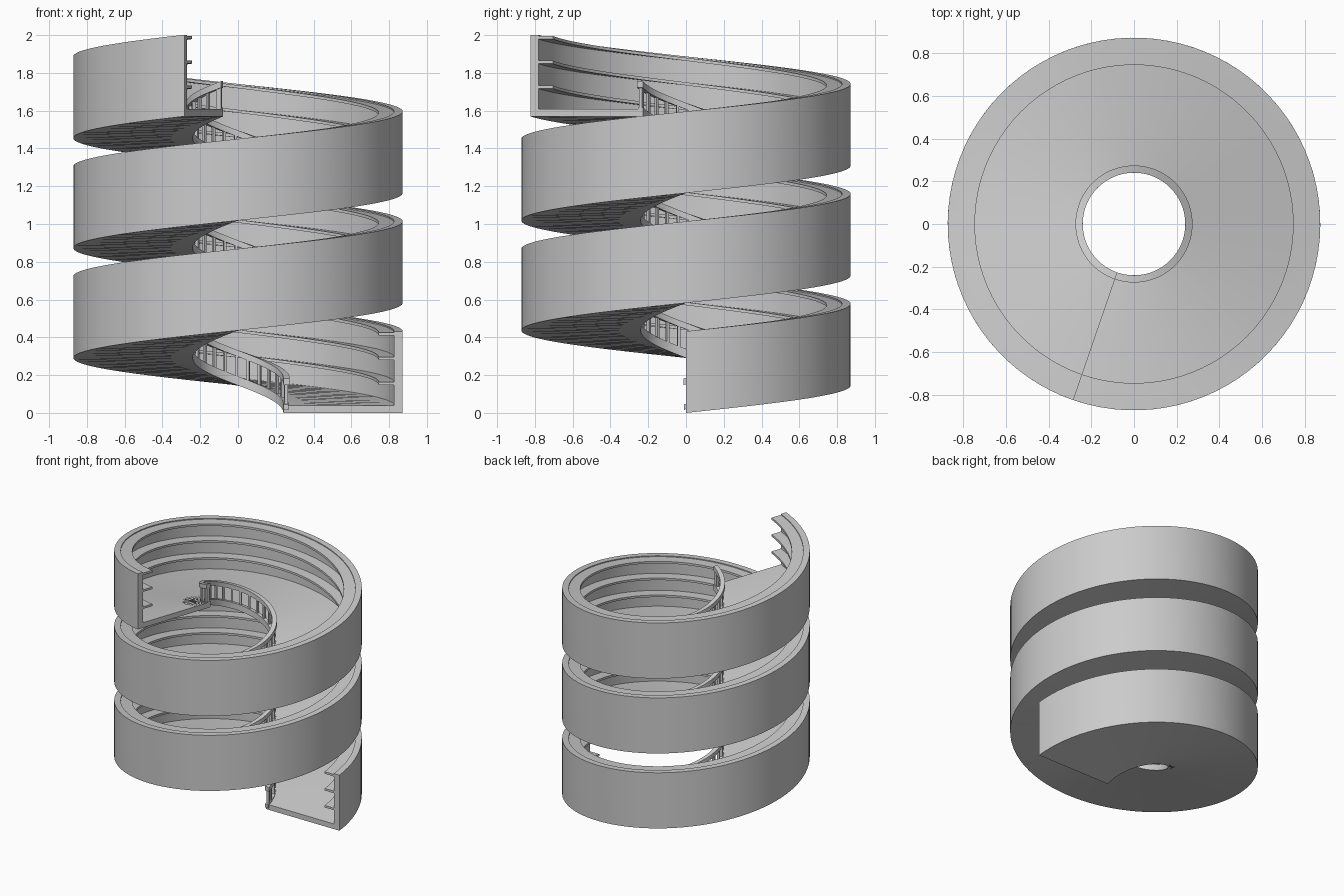
import bpy, bmesh
from math import sin, cos, radians
from mathutils import Matrix

if "Cube" in bpy.data.objects:
    bpy.data.objects.remove(bpy.data.objects["Cube"])

PITCH = 0.582      # rise per turn
END = 971.0        # total sweep in degrees
R_OUT = 0.872


def height(a):
    return PITCH * a / 360


def finish(name, bm, smooth=True):
    bmesh.ops.recalc_face_normals(bm, faces=bm.faces)
    me = bpy.data.meshes.new(name)
    bm.to_mesh(me)
    bm.free()
    ob = bpy.data.objects.new(name, me)
    bpy.context.collection.objects.link(ob)
    if smooth:
        bpy.context.view_layer.objects.active = ob
        ob.select_set(True)
        bpy.ops.object.shade_smooth_by_angle(angle=radians(30))
        ob.select_set(False)
    return ob


def helix(name, profile, a0=0.0, a1=END, step=4.0):
    """Sweep a closed (radius, z) profile up the spiral."""
    bm = bmesh.new()
    n = round((a1 - a0) / step)
    rings = []
    for i in range(n + 1):
        a = a0 + (a1 - a0) * i / n
        t = radians(a)
        rings.append([bm.verts.new((r * cos(t), r * sin(t), max(0, z + height(a))))
                      for r, z in profile])
    k = len(profile)
    for p, q in zip(rings, rings[1:]):
        for j in range(k):
            m = (j + 1) % k
            bm.faces.new((p[j], p[m], q[m], q[j]))
    bm.faces.new(rings[0])
    bm.faces.new(rings[-1][::-1])
    return finish(name, bm)


def rect(r0, r1, z0, z1):
    return [(r0, z0), (r1, z0), (r1, z1), (r0, z1)]


# ramp floor and outer wall as one L-shaped section
helix("ramp_and_wall", [(0.24, 0), (R_OUT, 0), (R_OUT, 0.432), (0.826, 0.432),
                        (0.826, 0.04), (0.24, 0.04)])

# three ledges on the inside of the wall
for name, z in (("lower_ledge", 0.163), ("middle_ledge", 0.295), ("upper_ledge", 0.425)):
    helix(name, rect(0.745, 0.83, z - 0.016, z))

# inner handrail and its bottom rail
helix("handrail", rect(0.24, 0.274, 0.152, 0.186), -2.5, END)
helix("bottom_rail", rect(0.24, 0.268, 0.02, 0.048), -2.5, END)

# balusters, with one post at each end
bm = bmesh.new()
gap = END / 70
for a in [1.5, END - 2.5] + [(i + 0.6) * gap for i in range(70)]:
    m = (Matrix.Rotation(radians(a), 4, 'Z')
         @ Matrix.Translation((0.256, 0, height(a) + 0.1))
         @ Matrix.Diagonal((0.018, 0.014, 0.13, 1)))
    bmesh.ops.create_cube(bm, size=1, matrix=m)
finish("balusters", bm, smooth=False)
